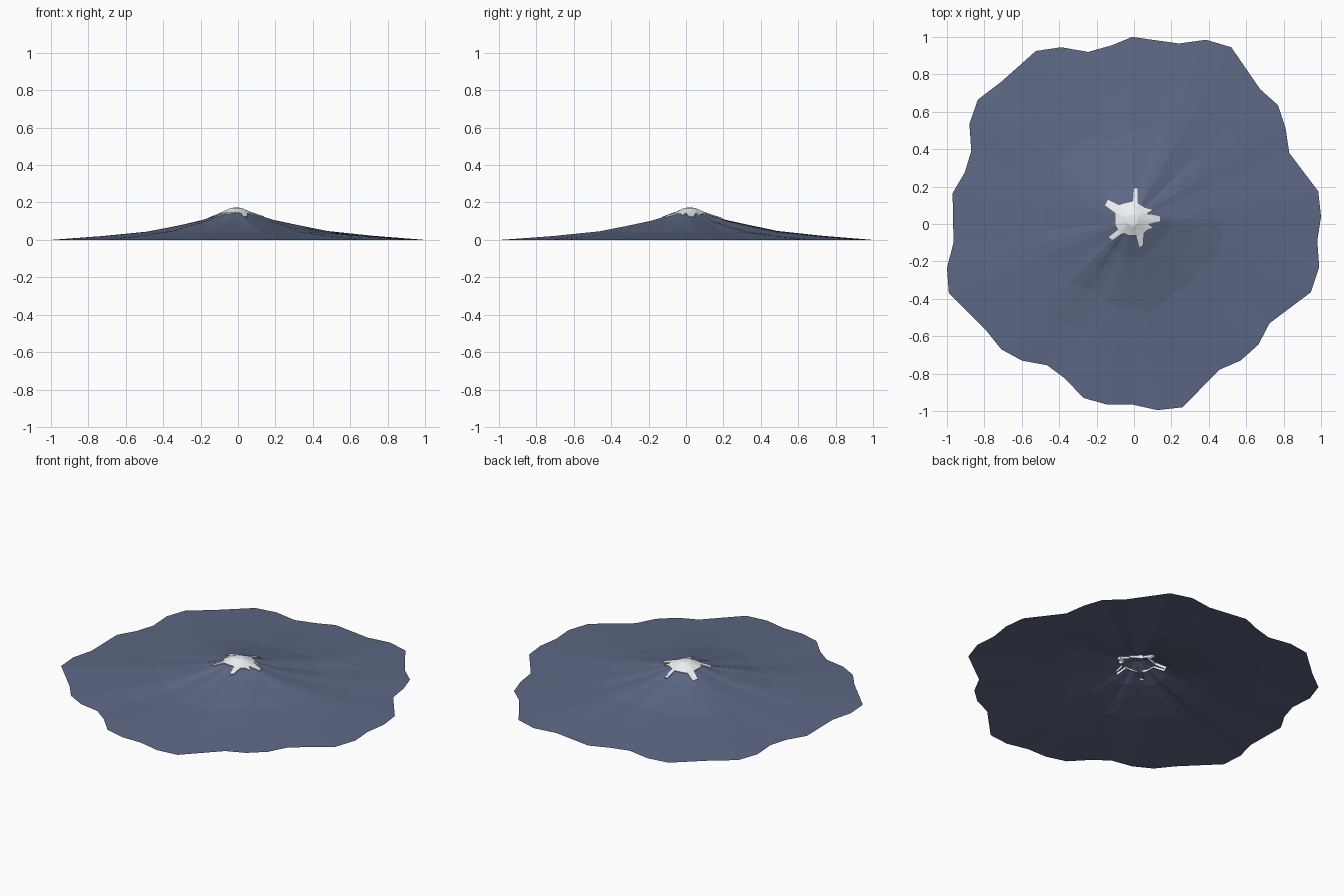
import bpy, bmesh, math

if "Cube" in bpy.data.objects:
    bpy.data.objects.remove(bpy.data.objects["Cube"])

PEAK = (-0.01, 0.02)
# wavy foot of the mountain, counter-clockwise
FOOT = [(1.0, .04), (.985, .175), (.83, .38), (.81, .515), (.77, .635), (.675, .72),
        (.52, .945), (.385, .985), (.24, .965), (-.01, 1.0), (-.12, .955), (-.245, .92),
        (-.39, .945), (-.525, .925), (-.71, .76), (-.835, .665), (-.88, .535), (-.87, .39),
        (-.905, .275), (-.97, .165), (-.965, -.1), (-1.0, -.235), (-.99, -.37), (-.79, -.57),
        (-.71, -.67), (-.6, -.73), (-.465, -.755), (-.37, -.825), (-.27, -.93), (-.145, -.965),
        (-.01, -.965), (.125, -.995), (.26, -.98), (.455, -.78), (.57, -.73), (.665, -.645),
        (.725, -.53), (.945, -.365), (.99, -.23), (.98, -.09)]
# snow edge with runs down the gullies
SNOW = [(.14, .015), (.14, .04), (.07, .055), (.1, .075), (.06, .085), (.02, .11), (.02, .19),
        (0, .19), (-.005, .12), (-.05, .11), (-.08, .1), (-.14, .13), (-.155, .1), (-.1, .06),
        (-.1, 0), (-.085, -.03), (-.135, -.07), (-.115, -.085), (-.065, -.05), (-.02, -.06),
        (.015, -.06), (.03, -.125), (.05, -.11), (.05, -.05), (.07, -.03), (.1, -.02), (.075, 0)]
# slope: distance from the peak, height
SLOPE = [(0, .17), (.03, .166), (.06, .152), (.1, .135), (.2, .102), (.33, .074),
         (.48, .045), (.72, .021), (1, 0)]


def height(d, a):
    for (d0, z0), (d1, z1) in zip(SLOPE, SLOPE[1:]):
        if d <= d1:
            z = z0 + (z1 - z0) * (d - d0) / (d1 - d0)
            break
    else:
        return 0
    ridge = .6 * math.sin(5 * a + .6) + .4 * math.sin(11 * a + 2)
    return z * (1 + .09 * ridge * min(1, max(0, d - .06) * 5))


def polar(p):
    dx, dy = p[0] - PEAK[0], p[1] - PEAK[1]
    return math.atan2(dy, dx), math.hypot(dx, dy)


def build(name, rings, top, color):
    bm = bmesh.new()
    loops = [[bm.verts.new(p) for p in ring] for ring in rings]
    tip = bm.verts.new((*PEAK, top))
    n = len(loops[0])
    for i in range(n):
        j = (i + 1) % n
        bm.faces.new((tip, loops[0][i], loops[0][j]))
        for a, b in zip(loops, loops[1:]):
            bm.faces.new((a[i], b[i], b[j], a[j]))
    bmesh.ops.remove_doubles(bm, verts=bm.verts, dist=1e-5)
    me = bpy.data.meshes.new(name)
    bm.to_mesh(me)
    bm.free()
    ob = bpy.data.objects.new(name, me)
    bpy.context.collection.objects.link(ob)
    mat = bpy.data.materials.new(name + "_color")
    mat.diffuse_color = (*color, 1)
    mat.use_nodes = True
    mat.node_tree.nodes["Principled BSDF"].inputs["Base Color"].default_value = mat.diffuse_color
    me.materials.append(mat)
    return ob


def point(a, r, z):
    return (PEAK[0] + r * math.cos(a), PEAK[1] + r * math.sin(a), z)


# open mountain shell
foot = [polar(p) for p in FOOT]
rings = [[point(a, t * R, height(t, a)) for a, R in foot] for t, _ in SLOPE[1:]]
build("mountain", rings, SLOPE[0][1], (.11, .14, .235))

# snow cap lying on the slope, with an edge that dips through it
edge = [polar(p) for p in SNOW]
lift = .005
rings = [[point(a, min(r, R), height(min(r, R), a) + lift) for a, R in edge]
         for r in (.03, .055)]
for f in (.4, 1):
    ring = []
    for a, R in edge:
        r = .055 + (R - .055) * f
        ring.append(point(a, r, height(r, a) + lift))
    rings.append(ring)
rings.append([point(a, R * .95, height(R, a) - .015) for a, R in edge])
build("snow_cap", rings, SLOPE[0][1] + .003, (.85, .87, .9))
